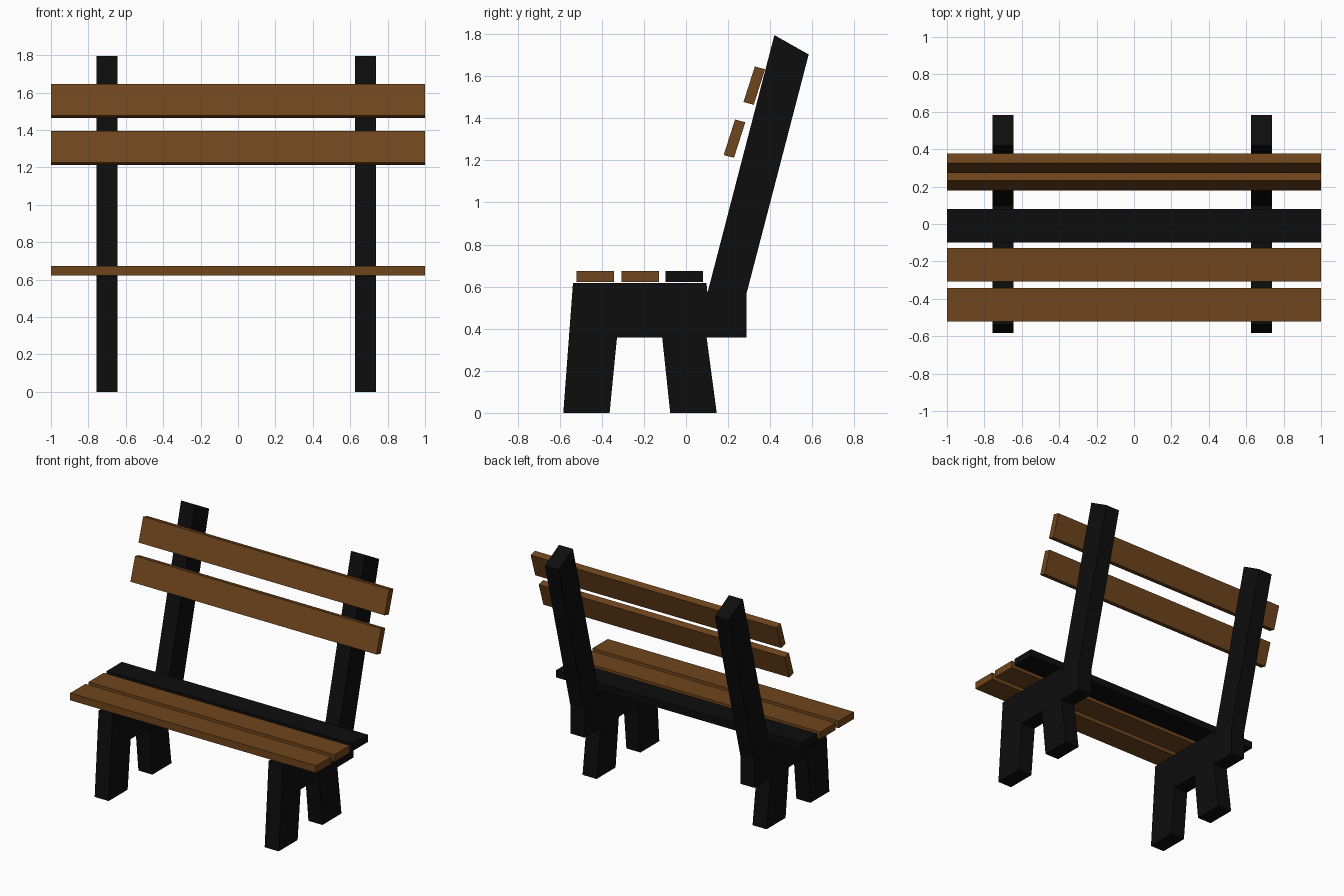
import bpy
import bmesh

if "Cube" in bpy.data.objects:
    bpy.data.objects.remove(bpy.data.objects["Cube"])


def material(name, color):
    m = bpy.data.materials.new(name)
    m.diffuse_color = (*color, 1)
    m.use_nodes = True
    m.node_tree.nodes["Principled BSDF"].inputs["Base Color"].default_value = m.diffuse_color
    return m


wood = material("brown_wood", (0.16, 0.06, 0.012))
black = material("black_paint", (0.004, 0.004, 0.004))


def extrude_profile(name, profile, x0, x1, mat):
    """Extrude a closed (y, z) outline from x0 to x1."""
    bm = bmesh.new()
    face = bm.faces.new([bm.verts.new((x0, y, z)) for y, z in profile])
    res = bmesh.ops.extrude_face_region(bm, geom=[face])
    verts = [g for g in res["geom"] if isinstance(g, bmesh.types.BMVert)]
    bmesh.ops.translate(bm, verts=verts, vec=(x1 - x0, 0, 0))
    bmesh.ops.recalc_face_normals(bm, faces=bm.faces)
    mesh = bpy.data.meshes.new(name)
    bm.to_mesh(mesh)
    bm.free()
    mesh.materials.append(mat)
    obj = bpy.data.objects.new(name, mesh)
    bpy.context.collection.objects.link(obj)


# Side frames: two splayed feet, seat support and leaning back post in one outline
frame = [(-0.583, 0), (-0.363, 0), (-0.328, 0.358), (-0.113, 0.358),
         (-0.075, 0), (0.146, 0), (0.098, 0.358), (0.287, 0.358),
         (0.287, 0.565), (0.583, 1.703), (0.42, 1.795), (0.102, 0.57),
         (0.097, 0.617), (-0.537, 0.617)]
extrude_profile("left_frame", frame, -0.757, -0.643, black)
extrude_profile("right_frame", frame, 0.625, 0.739, black)

# Seat slats: the rear one is black
for name, y, mat in (("front_seat_slat", -0.520, wood),
                     ("middle_seat_slat", -0.307, wood),
                     ("rear_seat_slat", -0.098, black)):
    extrude_profile(name, [(y, 0.621), (y + 0.178, 0.621),
                           (y + 0.178, 0.674), (y, 0.674)], -1, 1, mat)

# Tilted backrest slats
for name, y, z in (("lower_back_slat", 0.179, 1.225),
                   ("upper_back_slat", 0.273, 1.477)):
    extrude_profile(name, [(y, z), (y + 0.049, z - 0.013),
                           (y + 0.103, z + 0.156), (y + 0.054, z + 0.169)],
                    -1, 1, wood)
